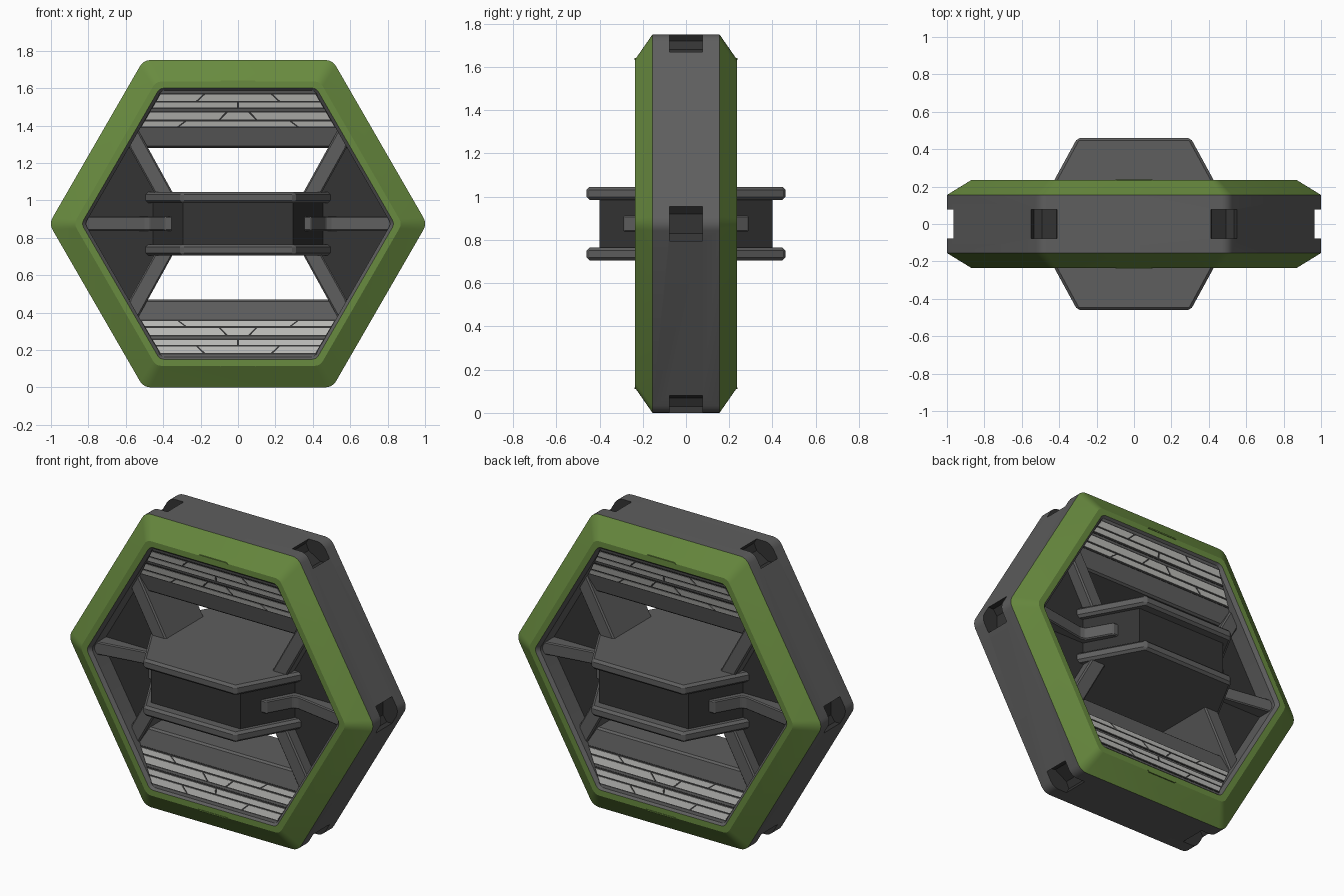
import bpy, bmesh, math
from mathutils import Vector

if "Cube" in bpy.data.objects:
    bpy.data.objects.remove(bpy.data.objects["Cube"])

CZ = 0.875  # height of the hexagon centre


def material(name, rgb):
    m = bpy.data.materials.new(name)
    m.diffuse_color = (*rgb, 1)
    m.use_nodes = True
    m.node_tree.nodes["Principled BSDF"].inputs["Base Color"].default_value = m.diffuse_color
    return m


GREY = material("frame grey", (0.112, 0.112, 0.112))
GREEN = material("ring green", (0.14, 0.258, 0.05))
DARK = material("dark grey", (0.034, 0.034, 0.034))
LIGHT = material("light panel", (0.5, 0.5, 0.48))


def finish(bm, name, mats, bevel=0):
    bmesh.ops.recalc_face_normals(bm, faces=bm.faces)
    me = bpy.data.meshes.new(name)
    bm.to_mesh(me)
    bm.free()
    ob = bpy.data.objects.new(name, me)
    bpy.context.collection.objects.link(ob)
    for m in mats:
        me.materials.append(m)
    if bevel:
        b = ob.modifiers.new("bevel", 'BEVEL')
        b.width, b.segments, b.limit_method = bevel, 1, 'ANGLE'
    return ob


def add_prism(bm, a, b):
    """Solid between two matching loops of points."""
    va, vb = [bm.verts.new(p) for p in a], [bm.verts.new(p) for p in b]
    bm.faces.new(va)
    bm.faces.new(vb[::-1])
    for i in range(len(a)):
        j = (i + 1) % len(a)
        bm.faces.new((va[i], vb[i], vb[j], va[j]))


def xz_prism(name, pts, y, mat, bevel=0):
    """Outline in x and height above centre, extruded to both sides in y."""
    bm = bmesh.new()
    add_prism(bm, [(x, -y, CZ + h) for x, h in pts], [(x, y, CZ + h) for x, h in pts])
    return finish(bm, name, [mat], bevel)


def xy_prism(name, pts, z0, z1, mat, bevel=0):
    bm = bmesh.new()
    add_prism(bm, [(x, y, z0) for x, y in pts], [(x, y, z1) for x, y in pts])
    return finish(bm, name, [mat], bevel)


# Hexagonal ring: a cross-section swept round a hexagon with rounded corners
def hex_loop(ap, y, r):
    pts = []
    for k in range(6):
        mid = math.radians(60 * k)
        d = (ap - r) / math.cos(math.pi / 6)
        for s in range(5):
            t = mid + math.radians(-30 + 15 * s)
            pts.append((d * math.cos(mid) + r * math.cos(t), y,
                        CZ + d * math.sin(mid) + r * math.sin(t)))
    return pts


half = [(0.875, 0.155, 0.065), (0.76, 0.235, 0.05), (0.725, 0.235, 0.04), (0.708, 0.215, 0.035)]
section = [(a, -y, r) for a, y, r in half[::-1]] + half
bm = bmesh.new()
loops = [[bm.verts.new(p) for p in hex_loop(*s)] for s in section]
for i, loop in enumerate(loops):
    nxt = loops[(i + 1) % len(loops)]
    for k in range(30):
        f = bm.faces.new((loop[k], loop[(k + 1) % 30], nxt[(k + 1) % 30], nxt[k]))
        f.material_index = 1 if i in (1, 2, 4, 5) else 0
ring = finish(bm, "hexagonal_ring", [GREY, GREEN, DARK])
bpy.context.view_layer.objects.active = ring
ring.select_set(True)
bpy.ops.object.shade_smooth_by_angle(angle=math.radians(20))

# Notches cut in the six outer corners
bm = bmesh.new()
for k in range(6):
    t = math.radians(60 * k)
    out, side = Vector((math.cos(t), 0, math.sin(t))), Vector((-math.sin(t), 0, math.cos(t)))
    ends = []
    for y in (-0.077, 0.077):
        c = Vector((0, y, CZ))
        ends.append([c + out * r + side * s for r, s in
                     ((0.93, -0.08), (1.1, -0.08), (1.1, 0.08), (0.93, 0.08), (0.905, 0.045), (0.905, -0.045))])
    add_prism(bm, *ends)
for f in bm.faces:
    f.material_index = 2
cutter = finish(bm, "corner_notch_cutter", [GREY, GREEN, DARK])
cutter.hide_render = True
cutter.hide_viewport = True
cut = ring.modifiers.new("notches", 'BOOLEAN')
cut.object, cut.operation, cut.solver = cutter, 'DIFFERENCE', 'EXACT'


# Upper and lower blocks, with sloping faces front and back
def slope_y(h):
    return 0.148 + (h - 0.405) * 0.238


def sloped(bm, sz, sy, quad, lift):
    """Thin plate lying on a sloping block face; quad holds (x, h)."""
    base = [(x, sy * (slope_y(h) - 0.002), CZ + sz * h) for x, h in quad]
    top = [(x, sy * (slope_y(h) + lift), CZ + sz * h) for x, h in quad]
    add_prism(bm, base, top)


def panel_w(h):
    return 0.52 - 0.585 * (h - 0.52)


ROWS = [(0.520, 0.547, (-0.3, 0.3)), (0.557, 0.594, (-0.08, 0.08)),
        (0.621, 0.648, (0.0,)), (0.657, 0.691, (-0.2, 0.2))]
for sz, level in ((1, "upper"), (-1, "lower")):
    bm = bmesh.new()
    ends = []
    for h in (0.405, 0.735):
        w, y = 0.83 - 0.577 * h, slope_y(h)
        ends.append([(sx * w, sy * y, CZ + sz * h) for sx, sy in ((-1, -1), (1, -1), (1, 1), (-1, 1))])
    add_prism(bm, *ends)
    finish(bm, level + "_block", [GREY], 0.01)
    backing, lights = bmesh.new(), bmesh.new()
    for sy in (-1, 1):
        for h0, h1 in ((0.512, 0.602), (0.613, 0.699)):
            w0, w1 = panel_w(h0) + 0.01, panel_w(h1) + 0.01
            sloped(backing, sz, sy, [(-w0, h0), (w0, h0), (w1, h1), (-w1, h1)], 0.002)
        # Light strips divided by slanted slits
        for h0, h1, cuts in ROWS:
            lo = [-panel_w(h0)] + [c + math.copysign(0.018, c) * bool(c) for c in cuts] + [panel_w(h0)]
            hi = [-panel_w(h1)] + [c - math.copysign(0.018, c) * bool(c) for c in cuts] + [panel_w(h1)]
            for i in range(len(lo) - 1):
                g = 0.006
                sloped(lights, sz, sy, [(lo[i] + g, h0), (lo[i + 1] - g, h0),
                                        (hi[i + 1] - g, h1), (hi[i] + g, h1)], 0.005)
    finish(backing, level + "_panel_backing", [DARK])
    finish(lights, level + "_light_strips", [LIGHT])

# Side supports: dark web, diagonal struts and arms on left and right
for sx, side in ((-1, "left"), (1, "right")):
    web = [(0.33, 0), (0.56, 0.42), (0.60, 0.42), (0.84, 0), (0.60, -0.42), (0.56, -0.42)]
    xz_prism(side + "_web", [(sx * x, h) for x, h in web], 0.11, DARK)
    for sz, level in ((1, "upper"), (-1, "lower")):
        strut = [(0.257, 0), (0.55, 0.53), (0.59, 0.47), (0.58, 0.405), (0.355, 0)]
        xz_prism(f"{side}_{level}_strut", [(sx * x, sz * h) for x, h in strut], 0.18, GREY, 0.008)
    for sy, face in ((-1, "front"), (1, "back")):
        arm = [(0.84, 0.2), (0.50, 0.143), (0.47, 0.15), (0.39, 0.29), (0.35, 0.29),
               (0.35, 0.2), (0.43, 0.06), (0.84, 0.06)]
        xy_prism(f"{side}_{face}_arm", [(sx * x, sy * y) for x, y in arm],
                 CZ - 0.038, CZ + 0.038, GREY, 0.006)


# Central body: dark core between two hexagonal plates
def body_outline(x, y):
    tip = x + y / 1.83
    return [(tip, 0), (x, y), (-x, y), (-tip, 0), (-x, -y), (x, -y)]


xy_prism("body_core", body_outline(0.295, 0.4), 0.74, 1.01, DARK)
for name, z0, z1 in (("body_top_plate", 0.985, 1.045), ("body_bottom_plate", 0.705, 0.765)):
    xy_prism(name, body_outline(0.303, 0.46), z0, z1, GREY, 0.014)

# Small slim tabs on the ring faces
for sz, level in ((1, "upper"), (-1, "lower")):
    xz_prism(level + "_ring_tab", [(-0.1, sz * 0.757), (0.1, sz * 0.757),
                                   (0.09, sz * 0.765), (-0.09, sz * 0.765)], 0.238, GREEN)
